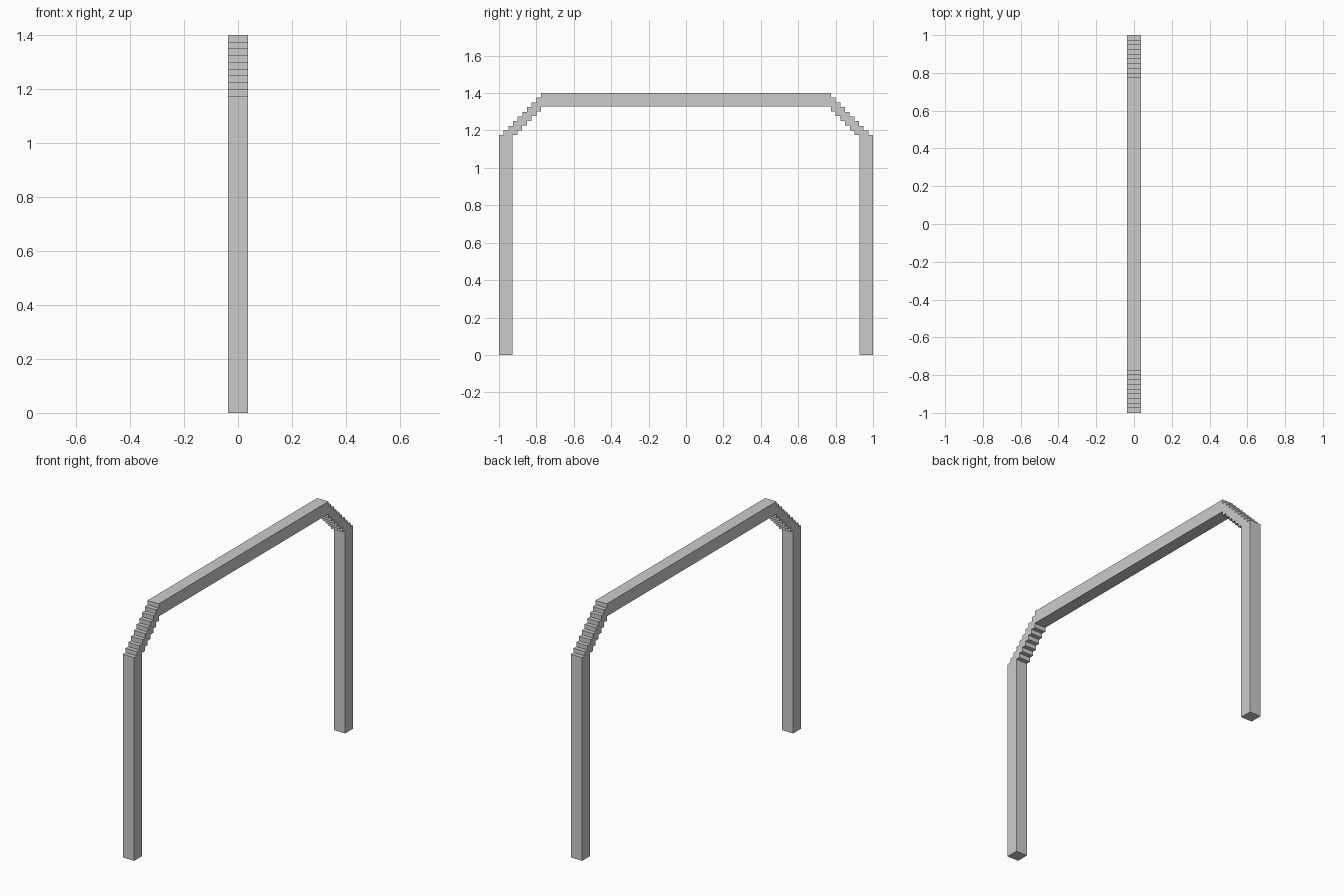
import bpy, bmesh

if "Cube" in bpy.data.objects:
    bpy.data.objects.remove(bpy.data.objects["Cube"])

STEP, N = 0.025, 9          # stair step size and count
BAR = 0.0725                # square bar thickness
LEG_TOP, TOP = 1.175, 1.4


def extrude_profile(name, pts):
    """Extrude a (y, z) outline along x, centred on x = 0."""
    bm = bmesh.new()
    face = bm.faces.new([bm.verts.new((-BAR / 2, y, z)) for y, z in pts])
    res = bmesh.ops.extrude_face_region(bm, geom=[face])
    moved = [v for v in res["geom"] if isinstance(v, bmesh.types.BMVert)]
    bmesh.ops.translate(bm, vec=(BAR, 0, 0), verts=moved)
    bmesh.ops.recalc_face_normals(bm, faces=bm.faces)
    mesh = bpy.data.meshes.new(name)
    bm.to_mesh(mesh)
    bm.free()
    ob = bpy.data.objects.new(name, mesh)
    bpy.context.collection.objects.link(ob)
    return ob


# Right half outline: leg, stepped outer corner, beam
pts = [(1 - BAR, 0), (1, 0), (1, LEG_TOP)]
y, z = 1.0, LEG_TOP
for i in range(N):
    y -= STEP
    pts.append((y, z))
    z += STEP
    pts.append((y, z))

# Mirror plane end of the beam
pts += [(0, TOP), (0, TOP - BAR)]

# Stepped inner corner, running back down to the leg
y_end, z = 1 - N * STEP, TOP - BAR
pts.append((y_end, z))
inner = [(1 - BAR, LEG_TOP)]
steps = 6
dy = (1 - BAR - y_end) / steps
for i in range(steps):
    yy = 1 - BAR - (i + 1) * dy
    inner.append((yy, LEG_TOP + i * dy))
    inner.append((yy, LEG_TOP + (i + 1) * dy))
pts += inner[-2::-1]

frame = extrude_profile("stepped_arch_frame", pts)

# Remove the cap on the mirror plane, then mirror to the other side
bm = bmesh.new()
bm.from_mesh(frame.data)
caps = [f for f in bm.faces if all(abs(v.co.y) < 1e-6 for v in f.verts)]
bmesh.ops.delete(bm, geom=caps, context='FACES_ONLY')
bm.to_mesh(frame.data)
bm.free()
mirror = frame.modifiers.new("mirror", 'MIRROR')
mirror.use_axis = (False, True, False)
mirror.use_clip = True
